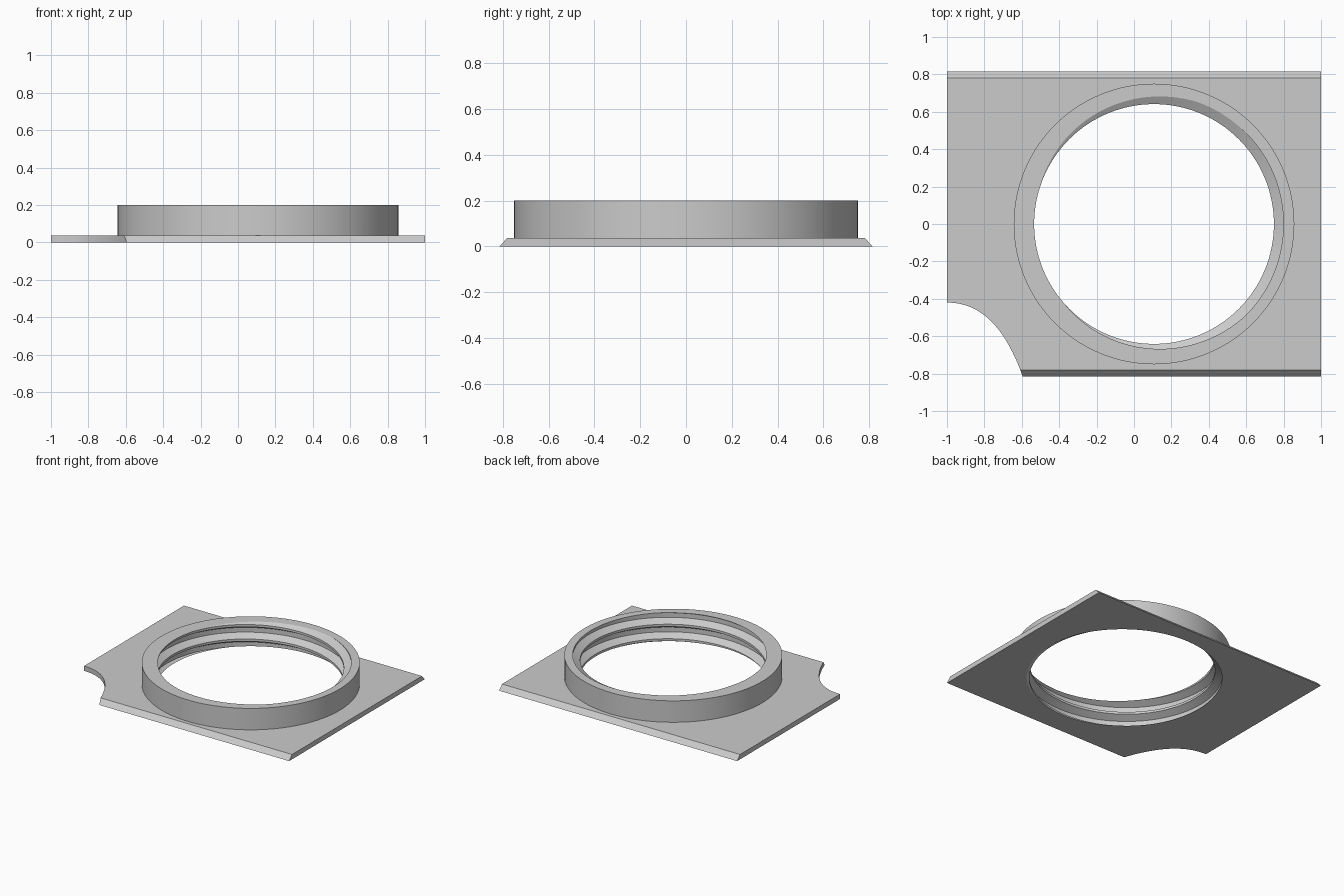
import bpy
import bmesh
from math import pi, sin, cos, floor, radians
from mathutils import Vector
from mathutils.geometry import interpolate_bezier

cube = bpy.data.objects.get("Cube")
if cube:
    bpy.data.objects.remove(cube, do_unlink=True)

CENTRE_X = 0.107
PLATE_TOP, COLLAR_TOP = 0.037, 0.2
MINOR, MAJOR, PITCH = 0.641, 0.692, 0.11
CREST_ANGLE = radians(193)      # where a thread crest meets the collar top
CREST, ROOT = 0.08, 0.34        # ends of the thread flank, in turns
STEPS = 128

grey = bpy.data.materials.new("light_grey")
grey.use_nodes = True
colour = (0.6, 0.6, 0.6, 1)
grey.diffuse_color = colour
grey.node_tree.nodes["Principled BSDF"].inputs["Base Color"].default_value = colour


def finish(name, bm):
    bmesh.ops.recalc_face_normals(bm, faces=bm.faces)
    mesh = bpy.data.meshes.new(name)
    bm.to_mesh(mesh)
    bm.free()
    mesh.materials.append(grey)
    obj = bpy.data.objects.new(name, mesh)
    bpy.context.collection.objects.link(obj)
    return obj


def prism(name, outline, offset):
    bm = bmesh.new()
    face = bm.faces.new([bm.verts.new(p) for p in outline])
    ext = bmesh.ops.extrude_face_region(bm, geom=[face])
    moved = [v for v in ext["geom"] if isinstance(v, bmesh.types.BMVert)]
    bmesh.ops.translate(bm, verts=moved, vec=offset)
    return finish(name, bm)


def thread_radius(turns):
    p = abs(turns - floor(turns + 0.5))
    t = min(max((p - CREST) / (ROOT - CREST), 0), 1)
    return MINOR + (MAJOR - MINOR) * t


def threaded_plug():
    low, high = -0.02, COLLAR_TOP + 0.02
    bm = bmesh.new()
    columns = []
    for i in range(STEPS + 1):
        a = 2 * pi * i / STEPS
        lead = (a - CREST_ANGLE) / (2 * pi)
        column = []
        for n in range(-4, 4):
            for p in (ROOT, CREST, -CREST, -ROOT):
                z = COLLAR_TOP + PITCH * (lead - p + n)
                z = min(max(z, low), high)
                r = thread_radius(lead - (z - COLLAR_TOP) / PITCH)
                column.append(bm.verts.new((CENTRE_X + r * cos(a), r * sin(a), z)))
        columns.append(column)
    for c, d in zip(columns, columns[1:]):
        for k in range(len(c) - 1):
            bm.faces.new((c[k], d[k], d[k + 1], c[k + 1]))
    # Weld the seam and the clamped ends, then cap both openings
    bmesh.ops.remove_doubles(bm, verts=bm.verts, dist=1e-5)
    bmesh.ops.holes_fill(bm, edges=[e for e in bm.edges if e.is_boundary], sides=0)
    bmesh.ops.triangulate(bm, faces=bm.faces)
    return finish("threaded_plug", bm)


# Base plate with bevelled front and back edges
side = [(-1, -0.815, 0), (-1, 0.815, 0), (-1, 0.78, PLATE_TOP), (-1, -0.78, PLATE_TOP)]
body = prism("threaded_mounting_plate", side, (2, 0, 0))

# Curved notch in one front corner
curve = interpolate_bezier(Vector((-1, -0.42, -0.1)), Vector((-0.8, -0.42, -0.1)),
                           Vector((-0.68, -0.58, -0.1)), Vector((-0.595, -0.815, -0.1)), 32)
notch = prism("corner_notch", [(-1.1, -0.42, -0.1)] + list(curve)
              + [(-0.57, -0.9, -0.1), (-1.1, -0.9, -0.1)], (0, 0, 0.3))

# Round collar, sunk a little into the plate
ring = [(CENTRE_X + 0.75 * cos(2 * pi * i / STEPS), 0.75 * sin(2 * pi * i / STEPS), 0.01)
        for i in range(STEPS)]
collar = prism("collar", ring, (0, 0, COLLAR_TOP - 0.01))

# Combine the parts and cut the threaded hole
bpy.context.view_layer.objects.active = body
for tool, operation in ((notch, 'DIFFERENCE'), (collar, 'UNION'),
                        (threaded_plug(), 'DIFFERENCE')):
    mod = body.modifiers.new(tool.name, 'BOOLEAN')
    mod.object, mod.operation, mod.solver = tool, operation, 'EXACT'
    bpy.ops.object.modifier_apply(modifier=mod.name)
    bpy.data.objects.remove(tool, do_unlink=True)

bpy.ops.object.select_all(action='DESELECT')
body.select_set(True)
bpy.ops.object.shade_smooth_by_angle(angle=radians(25))
